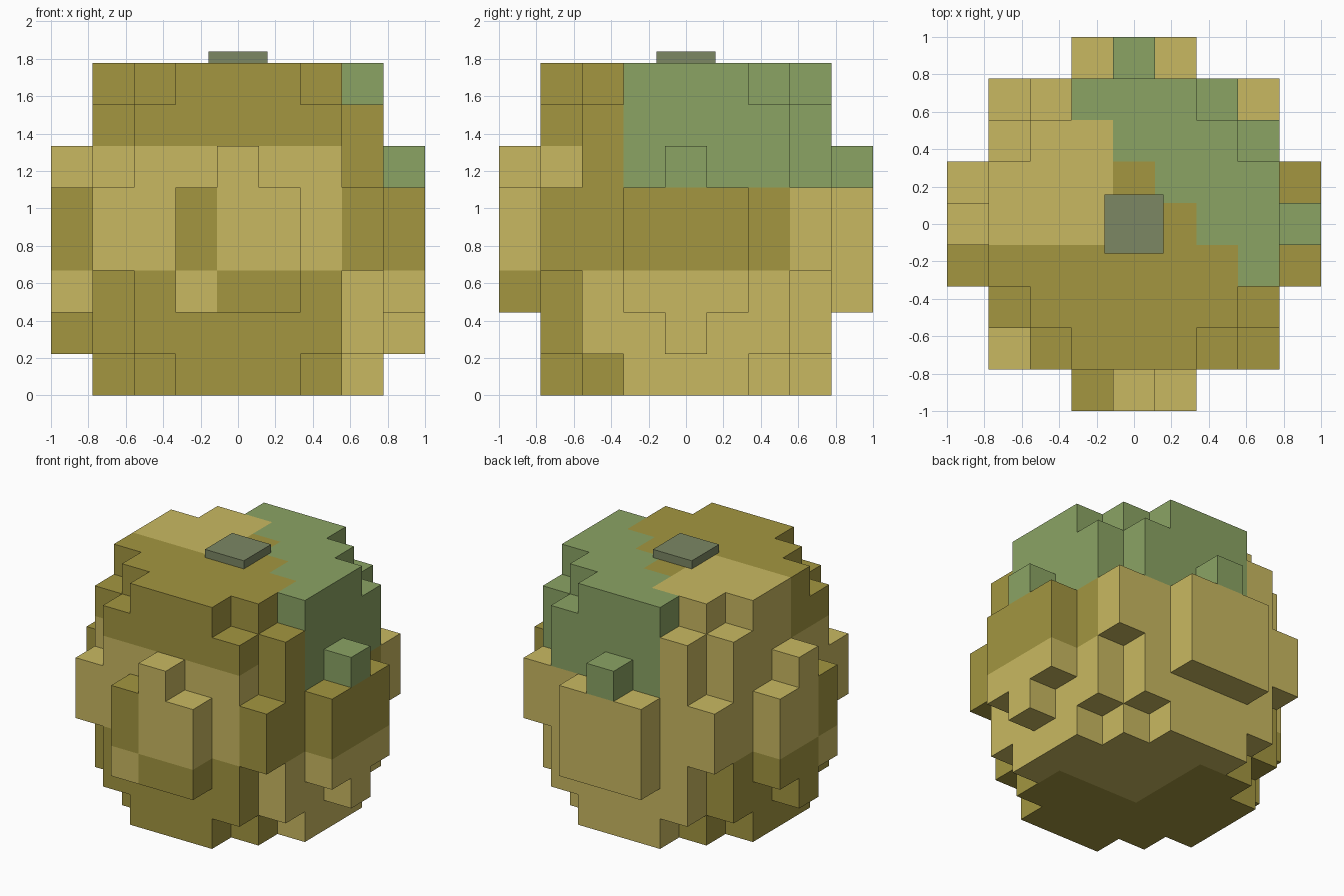
import bpy, bmesh
from mathutils import Vector

if "Cube" in bpy.data.objects:
    bpy.data.objects.remove(bpy.data.objects["Cube"])

U = 2 / 9          # block size
TAN, OLIVE, GREEN = 0, 1, 2


def linear(c):
    c /= 255
    return c / 12.92 if c <= 0.04045 else ((c + 0.055) / 1.055) ** 2.4


def material(name, r, g, b):
    m = bpy.data.materials.new(name)
    m.diffuse_color = (linear(r), linear(g), linear(b), 1)
    m.use_nodes = True
    m.node_tree.nodes["Principled BSDF"].inputs["Base Color"].default_value = m.diffuse_color
    return m


def filled(i, j, k):
    """Rounded block body with a stepped bump on each of its four sides."""
    if not 0 <= k <= 7:
        return False
    a, b = abs(i - 4), abs(j - 4)
    if max(a, b) <= 3:
        if a + b <= 4:
            return True
        return 1 <= k <= 6 if a + b == 5 else 3 <= k <= 4
    if max(a, b) == 4 and min(a, b) <= 1:
        if 2 <= k <= 4:
            return True
        if min(a, b) == 0:
            return k == 5 or (k == 1 and a == 4)   # no lower block front and back
    return False


def patch(i, j, k):
    """Colour patches by height band and side."""
    if (i, j) in ((3, 0), (0, 3)):                 # contrasting bump blocks
        return OLIVE if k >= 3 else TAN
    if k >= 5:                                     # upper band
        if i + j >= 10:
            return GREEN
        if k == 5:
            return OLIVE if i >= 7 else TAN
        return OLIVE if j <= 3 or i >= 4 else TAN
    if k >= 3:                                     # middle band
        return OLIVE if i >= 7 and j <= 6 else TAN
    return TAN if i >= 7 or j >= 7 or (i >= 4 and j >= 4) else OLIVE


def finish(bm, name, mats):
    me = bpy.data.meshes.new(name)
    bm.to_mesh(me)
    bm.free()
    for m in mats:
        me.materials.append(m)
    ob = bpy.data.objects.new(name, me)
    bpy.context.collection.objects.link(ob)
    return ob


# block body: only the outer faces of each block
bm = bmesh.new()
axes = (Vector((1, 0, 0)), Vector((0, 1, 0)), Vector((0, 0, 1)))
for i in range(9):
    for j in range(9):
        for k in range(8):
            if not filled(i, j, k):
                continue
            centre = Vector((i - 4, j - 4, k + 0.5))
            for n in range(3):
                for s in (1, -1):
                    d = axes[n] * s
                    if filled(i + int(d.x), j + int(d.y), k + int(d.z)):
                        continue
                    p, q = axes[(n + 1) % 3] * s, axes[(n + 2) % 3]
                    corners = [(-1, -1), (1, -1), (1, 1), (-1, 1)]
                    f = bm.faces.new([bm.verts.new((centre + (d + p * u + q * v) / 2) * U)
                                      for u, v in corners])
                    f.material_index = patch(i, j, k)
bmesh.ops.remove_doubles(bm, verts=bm.verts, dist=0.001)
finish(bm, "block_body", [material("tan", 201, 185, 97),
                          material("olive", 163, 150, 64),
                          material("leaf_green", 139, 164, 100)])

# flat square cap on top
bm = bmesh.new()
bmesh.ops.create_cube(bm, size=1)
bmesh.ops.scale(bm, vec=(0.316, 0.316, 0.06), verts=bm.verts)
bmesh.ops.translate(bm, vec=(0, 0, 8 * U + 0.03), verts=bm.verts)
finish(bm, "top_cap", [material("grey_green", 124, 135, 100)])
